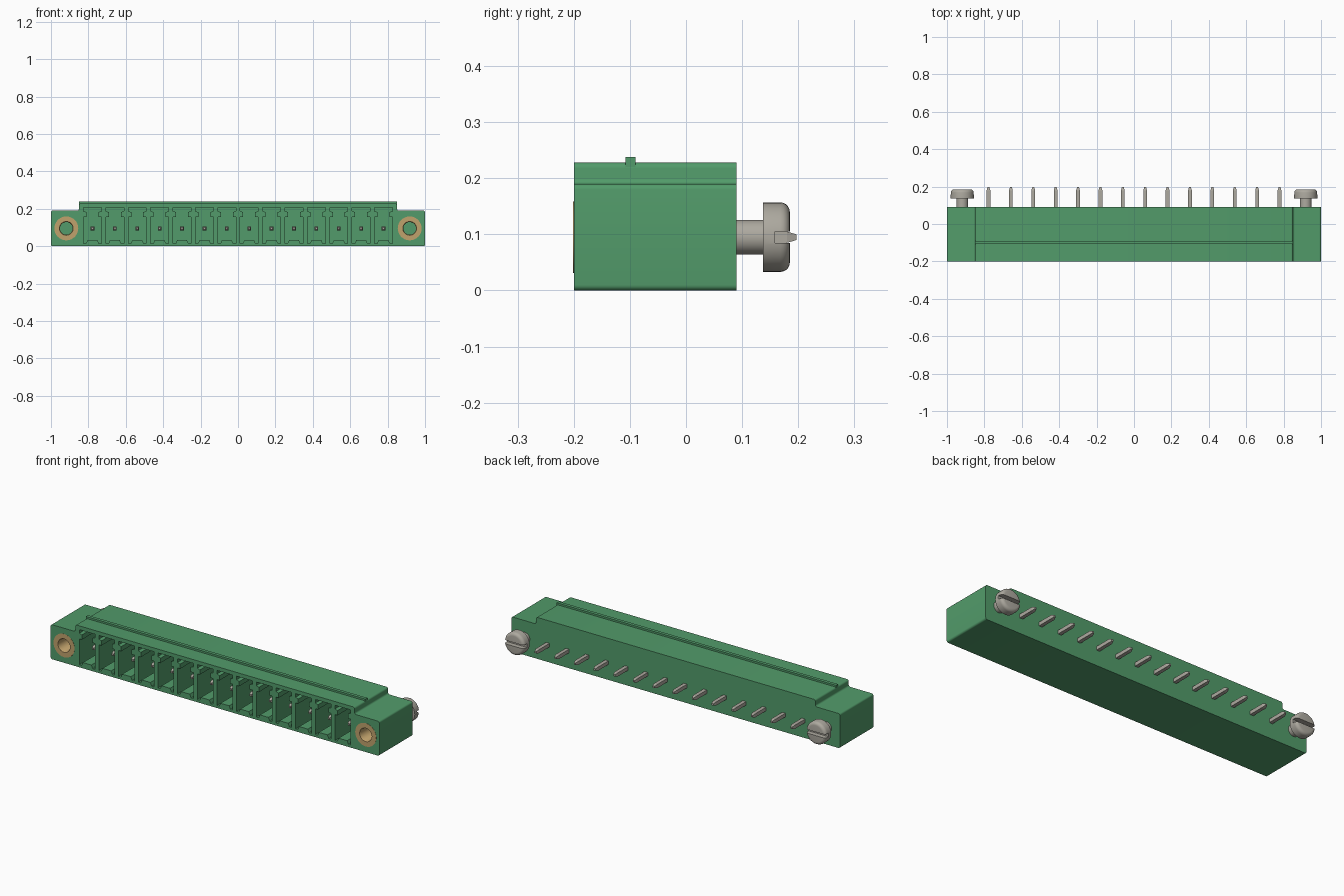
import bpy, bmesh, math
from mathutils import Vector

if "Cube" in bpy.data.objects:
    bpy.data.objects.remove(bpy.data.objects["Cube"])


def material(name, rgb, metallic=0.0):
    m = bpy.data.materials.new(name)
    m.use_nodes = True
    m.diffuse_color = (*rgb, 1)
    m.node_tree.nodes["Principled BSDF"].inputs["Base Color"].default_value = (*rgb, 1)
    return m


GREEN = material("green plastic", (0.085, 0.33, 0.145))
STEEL = material("tinned metal", (0.42, 0.40, 0.35))
BRASS = material("brass", (0.53, 0.36, 0.15))

FRONT, BACK = -0.2, 0.09
AXIS_Z = 0.095
PITCH, COUNT = 0.1197, 14
SCREW_X = 0.918


def finish(bm, name, mat):
    bmesh.ops.recalc_face_normals(bm, faces=bm.faces)
    mesh = bpy.data.meshes.new(name)
    bm.to_mesh(mesh)
    bm.free()
    ob = bpy.data.objects.new(name, mesh)
    bpy.context.collection.objects.link(ob)
    mesh.materials.append(mat)
    return ob


def activate(ob):
    bpy.ops.object.select_all(action='DESELECT')
    ob.select_set(True)
    bpy.context.view_layer.objects.active = ob


def smooth(ob):
    activate(ob)
    bpy.ops.object.shade_smooth_by_angle(angle=math.radians(35))


def loft(bm, rings):
    """Join matching rings of points and cap both ends."""
    rows = [[bm.verts.new(p) for p in ring] for ring in rings]
    n = len(rows[0])
    for a, b in zip(rows, rows[1:]):
        for i in range(n):
            j = (i + 1) % n
            bm.faces.new((a[i], a[j], b[j], b[i]))
    bm.faces.new(rows[0])
    bm.faces.new(rows[-1])


def prism(bm, outline, y0, y1, dx=0.0):
    loft(bm, [[(x + dx, y, z) for x, z in outline] for y in (y0, y1)])


def rounded(corners, radius, steps=5):
    """Round each right-angled corner of an xz outline."""
    out = []
    for i, c in enumerate(corners):
        p = Vector(c)
        u = (Vector(corners[i - 1]) - p).normalized() * radius
        v = (Vector(corners[(i + 1) % len(corners)]) - p).normalized() * radius
        for k in range(steps + 1):
            t = k / steps * math.pi / 2
            out.append(tuple(p + u * (1 - math.sin(t)) + v * (1 - math.cos(t))))
    return out


def ring(x, y, r, n=32):
    return [(x + r * math.cos(a), y, AXIS_Z + r * math.sin(a))
            for a in (2 * math.pi * i / n for i in range(n))]


def cut(target, cutter):
    cutter.hide_render = True
    mod = target.modifiers.new("cut", 'BOOLEAN')
    mod.operation, mod.solver, mod.object = 'DIFFERENCE', 'EXACT', cutter
    activate(target)
    bpy.ops.object.modifier_apply(modifier=mod.name)
    bpy.data.objects.remove(cutter)


def mirrored(half):
    return half + [(-x, z) for x, z in reversed(half)]


# Housing with raised middle
step = mirrored([(1, 0), (1, 0.19), (0.85, 0.19), (0.85, 0.228)])
bm = bmesh.new()
prism(bm, rounded(step, 0.01), FRONT, BACK)
housing = finish(bm, "housing", GREEN)

# Keyed contact pockets and round holes for the inserts
pocket = mirrored([(0.026, 0.032), (0.034, 0.014), (0.048, 0.014), (0.048, 0.156),
                   (0.032, 0.156), (0.032, 0.182), (0.048, 0.187), (0.048, 0.207)])
pin_xs = [(i - (COUNT - 1) / 2) * PITCH for i in range(COUNT)]
bm = bmesh.new()
for x in pin_xs:
    prism(bm, pocket, FRONT - 0.05, 0.01, x)
for x in (-SCREW_X, SCREW_X):
    loft(bm, [ring(x, FRONT - 0.05, 0.064), ring(x, -0.04, 0.064)])
cut(housing, finish(bm, "pocket_cutter", GREEN))
smooth(housing)

# Rib along the top
bm = bmesh.new()
prism(bm, mirrored([(0.85, 0.22), (0.85, 0.238)]), -0.108, -0.09)
finish(bm, "top_rib", GREEN)

# Contact pins with tapered tips
bm = bmesh.new()
for x in pin_xs:
    loft(bm, [[(x + sx * r, y, AXIS_Z + sz * r)
               for sx, sz in ((-1, -1), (1, -1), (1, 1), (-1, 1))]
              for y, r in ((-0.15, 0.005), (-0.135, 0.01), (0.18, 0.01), (0.197, 0.005))])
finish(bm, "contact_pins", STEEL)

for side, x in (("right", -SCREW_X), ("left", SCREW_X)):
    # Brass threaded insert in the front
    bm = bmesh.new()
    loops = [[bm.verts.new(p) for p in ring(x, y, r)] for y, r in
             ((FRONT - 0.001, 0.064), (FRONT - 0.001, 0.037), (FRONT + 0.004, 0.034),
              (-0.041, 0.034), (-0.041, 0.064))]
    for a, b in zip(loops, loops[1:] + loops[:1]):
        for i in range(len(a)):
            j = (i + 1) % len(a)
            bm.faces.new((a[i], a[j], b[j], b[i]))
    smooth(finish(bm, side + "_insert", BRASS))

    # Slotted screw at the back
    profile = [(BACK - 0.01, 0.031), (0.137, 0.031), (0.137, 0.062), (0.168, 0.062)]
    for k in range(1, 6):
        t = k / 5 * math.pi / 2
        profile.append((0.168 + 0.017 * math.sin(t), 0.045 + 0.017 * math.cos(t)))
    bm = bmesh.new()
    loft(bm, [ring(x, y, r) for y, r in profile])
    screw = finish(bm, side + "_screw", STEEL)
    bm = bmesh.new()
    prism(bm, mirrored([(0.1, AXIS_Z - 0.01), (0.1, AXIS_Z + 0.01)]), 0.159, 0.25, x)
    cut(screw, finish(bm, "slot_cutter", STEEL))
    smooth(screw)
